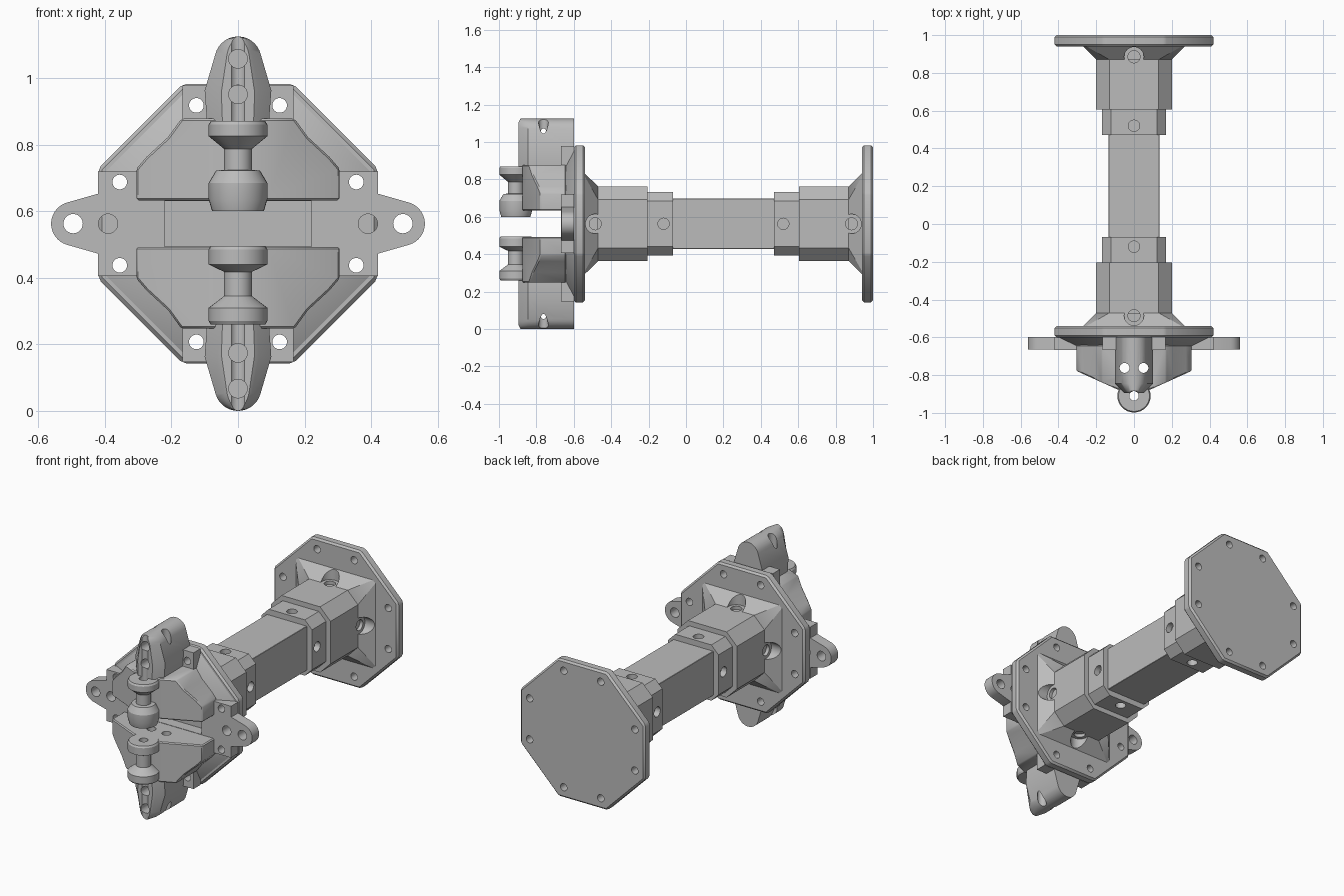
import bpy, bmesh
from math import sin, cos, pi, radians

if "Cube" in bpy.data.objects:
    bpy.data.objects.remove(bpy.data.objects["Cube"])

AXIS_Z = 0.5625      # height of the main axis
MIRROR = 0.4         # the rear hub is the front hub at MIRROR - y
parts = []

grey = bpy.data.materials.new("plain_grey")
grey.use_nodes = True
grey.diffuse_color = (0.5, 0.5, 0.5, 1)
grey.node_tree.nodes["Principled BSDF"].inputs["Base Color"].default_value = (0.5, 0.5, 0.5, 1)

PLACE = {"x": lambda u, v, t: (t, u, v),
         "y": lambda u, v, t: (u, t, v),
         "z": lambda u, v, t: (u, v, t)}


def loft(bm, axis, sections):
    """Skin a list of (outline, position) along an axis."""
    rings = [[bm.verts.new(PLACE[axis](u, v, t)) for u, v in pts] for pts, t in sections]
    n = len(rings[0])
    for a, b in zip(rings, rings[1:]):
        for i in range(n):
            j = (i + 1) % n
            bm.faces.new((a[i], a[j], b[j], b[i]))
    bm.faces.new(rings[0])
    bm.faces.new(rings[-1])


def finish(name, bm, keep=True):
    bmesh.ops.recalc_face_normals(bm, faces=bm.faces)
    mesh = bpy.data.meshes.new(name)
    bm.to_mesh(mesh)
    bm.free()
    ob = bpy.data.objects.new(name, mesh)
    bpy.context.collection.objects.link(ob)
    if keep:
        parts.append(ob)
    else:
        ob.hide_render = True
    return ob


def solid(name, axis, sections, keep=True):
    bm = bmesh.new()
    loft(bm, axis, sections)
    return finish(name, bm, keep)


def circle(r, u=0, v=0, n=32):
    return [(u + r * cos(2 * pi * i / n), v + r * sin(2 * pi * i / n)) for i in range(n)]


def drill(name, holes):
    """Cutter made of cylinders (axis, u, v, radius, start, end)."""
    bm = bmesh.new()
    for axis, u, v, r, a, b in holes:
        loft(bm, axis, [(circle(r, u, v), a), (circle(r, u, v), b)])
    return finish(name, bm, False)


def apply(ob, kind, **settings):
    mod = ob.modifiers.new(kind, kind)
    for key, value in settings.items():
        setattr(mod, key, value)
    bpy.context.view_layer.objects.active = ob
    bpy.ops.object.modifier_apply(modifier=mod.name)


def cut(obs, cutters, op="DIFFERENCE"):
    for ob in obs:
        for c in cutters:
            apply(ob, "BOOLEAN", object=c, operation=op, solver="EXACT")


def cham(h, c):
    """Square of half width h with corners cut by c."""
    k = h - c
    return [(h, -k), (h, k), (k, h), (-k, h), (-h, k), (-h, -k), (-k, -h), (k, -h)]


def tab(base, tip, r):
    """Outline along +v: half-width base points, then a rounded tip."""
    right = list(base)
    arc = [(r * cos(radians(a)), tip + r * sin(radians(a))) for a in range(15, 166, 10)]
    return right + arc + [(-u, v) for u, v in reversed(right)]


def radial(name, y, r, a, b):
    """Four holes pointing at the main axis."""
    holes = []
    for s in (1, -1):
        holes += [("z", 0, y, r, s * a, s * b), ("x", y, 0, r, s * a, s * b)]
    return drill(name, holes)


# Shared bolt circle through flanges and bracket
bolt_holes = drill("bolt_cutter", [("y", sx * u, sz * v, 0.022, -1.2, 1.2)
                                   for u, v in ((0.125, 0.355), (0.355, 0.125))
                                   for sx in (1, -1) for sz in (1, -1)])
cutters = [bolt_holes]

# Square tube
solid("square_tube", "y", [(cham(0.135, 0.002), -0.56), (cham(0.135, 0.002), 0.96)])

# Flange, flare, hub and collar at each end
for end, place in (("front", lambda y: y), ("rear", lambda y: MIRROR - y)):
    flange = solid(end + "_flange", "y", [(cham(0.42, 0.255), place(-0.6)),
                                          (cham(0.42, 0.255), place(-0.54))])
    apply(flange, "BEVEL", width=0.011, segments=1)
    cut([flange], [bolt_holes])
    flare = solid(end + "_flare", "y", [(cham(0.2, 0.07), place(-0.47)),
                                        (cham(0.27, 0.015), place(-0.542))])
    hub = solid(end + "_hub", "y", [(cham(0.2, 0.07), place(-0.55)),
                                    (cham(0.2, 0.07), place(-0.205))])
    collar = solid(end + "_collar", "y", [(cham(0.17, 0.048), place(-0.21)),
                                          (cham(0.17, 0.048), place(-0.07))])
    pocket = radial("pocket_cutter", place(-0.485), 0.052, 0.18, 0.5)
    screw = radial("screw_cutter", place(-0.485), 0.032, 0.134, 0.5)
    pin = radial("pin_cutter", place(-0.12), 0.03, 0.134, 0.5)
    cut([flare], [pocket])
    cut([hub], [screw])
    cut([collar], [pin])
    cutters += [pocket, screw, pin]

# Front bracket: sloping web, cross pads and side ears
BACK, FACE = -0.598, -0.665
web_front = [(0.28, -0.14), (0.28, 0.14), (0.16, 0.27), (-0.16, 0.27),
             (-0.28, 0.14), (-0.28, -0.14), (-0.16, -0.27), (0.16, -0.27)]
web = solid("bracket_web", "y", [(cham(0.4, 0.243), BACK), (web_front, FACE)])
cross = solid("bracket_side_pad", "y", [(cham(0.42, 0.265), BACK), (cham(0.42, 0.265), BACK - 0.001)])
bpy.data.objects.remove(cross)
parts.pop()
pads = []
for name, hx, hz in (("side_pad", 0.42, 0.157), ("upright_pad", 0.167, 0.415)):
    box = [(hx, -hz), (hx, hz), (-hx, hz), (-hx, -hz)]
    pads.append(solid(name, "y", [(box, BACK), (box, FACE - 0.002)]))
recess_box = [(0.22, -0.068), (0.22, 0.068), (-0.22, 0.068), (-0.22, -0.068)]
recess = solid("recess_cutter", "y", [(recess_box, -0.8), (recess_box, -0.5)], False)
cut([web] + pads, [recess, bolt_holes])

ear_holes = drill("ear_cutter", [("y", s * x, 0, 0.029, -1.2, -0.5)
                                 for s in (1, -1) for x in (0.39, 0.495)])
ears = []
for side, s in (("left", 1), ("right", -1)):
    shape = [(s * v, u) for u, v in tab([(0.1, 0.3), (0.09, 0.42)], 0.495, 0.066)]
    ears.append(solid(side + "_ear", "y", [(shape, BACK), (shape, FACE)]))
cut(ears + pads + [web], [ear_holes])

# Bores of the upright arms and hinges
arm_holes = drill("arm_cutter", [("y", 0, s * z, 0.028, -1.2, -0.603)
                                 for s in (1, -1) for z in (0.388, 0.495)])
rod_holes = drill("rod_cutter", [("z", s * 0.05, -0.762, 0.026, -0.7, 0.7) for s in (1, -1)])
hinge_hole = drill("hinge_cutter", [("z", 0, -0.91, 0.025, -0.7, 0.7)])
cutters += [recess, ear_holes, arm_holes, rod_holes, hinge_hole]

# Hinge knuckle profiles: height, radius
knuckles = {
    "upper": [(0.60, 0.078), (0.635, 0.088), (0.685, 0.088), (0.722, 0.066), (0.724, 0.042),
              (0.787, 0.042), (0.825, 0.088), (0.86, 0.088), (0.87, 0.082)],
    "lower": [(0.26, 0.082), (0.27, 0.088), (0.31, 0.088), (0.345, 0.042), (0.418, 0.042),
              (0.44, 0.088), (0.485, 0.088), (0.495, 0.082)]}
wedge = [(0.4, -0.55), (0.4, -0.735), (0.09, -0.875), (-0.09, -0.875), (-0.4, -0.735), (-0.4, -0.55)]
wedge_tool = solid("wedge_cutter", "z", [(wedge, -0.6), (wedge, 0.6)], False)
cutters.append(wedge_tool)

for name, s in (("upper", 1), ("lower", -1)):
    # Winged block behind the hinge
    half = [(0.305, 0.07), (0.305, 0.165), (0.275, 0.2), (0.21, 0.26), (0.17, 0.315)]
    wing = [(x, s * z) for x, z in half] + [(-x, s * z) for x, z in reversed(half)]
    block = solid(name + "_wing_block", "y", [(wing, -0.64), (wing, -0.95)])
    cut([block], [wedge_tool], "INTERSECT")
    apply(block, "BEVEL", width=0.006, segments=1, limit_method="ANGLE")
    # Upright arm with chamfered front
    shape = [(x, s * z) for x, z in tab([(0.092, 0.29), (0.1, 0.4)], 0.492, 0.07)]
    narrow = [(x * 0.5, z * 0.985) for x, z in shape]
    arm = solid(name + "_arm", "y", [(shape, BACK), (shape, -0.845),
                                     ([(x * 0.62, z) for x, z in shape], -0.885), (narrow, -0.895)])
    # Hinge knuckle
    knuckle = solid(name + "_knuckle", "z",
                    [(circle(r, 0, -0.91), z - AXIS_Z) for z, r in knuckles[name]])
    cut([arm], [arm_holes, rod_holes, hinge_hole])
    cut([block], [rod_holes, hinge_hole])
    cut([knuckle], [hinge_hole])

for c in cutters:
    bpy.data.objects.remove(c)

# Raise, colour and shade every part
bpy.ops.object.select_all(action="DESELECT")
for ob in parts:
    ob.location.z = AXIS_Z
    ob.data.materials.clear()
    ob.data.materials.append(grey)
    ob.select_set(True)
bpy.context.view_layer.objects.active = parts[0]
bpy.ops.object.shade_smooth_by_angle(angle=radians(30))
